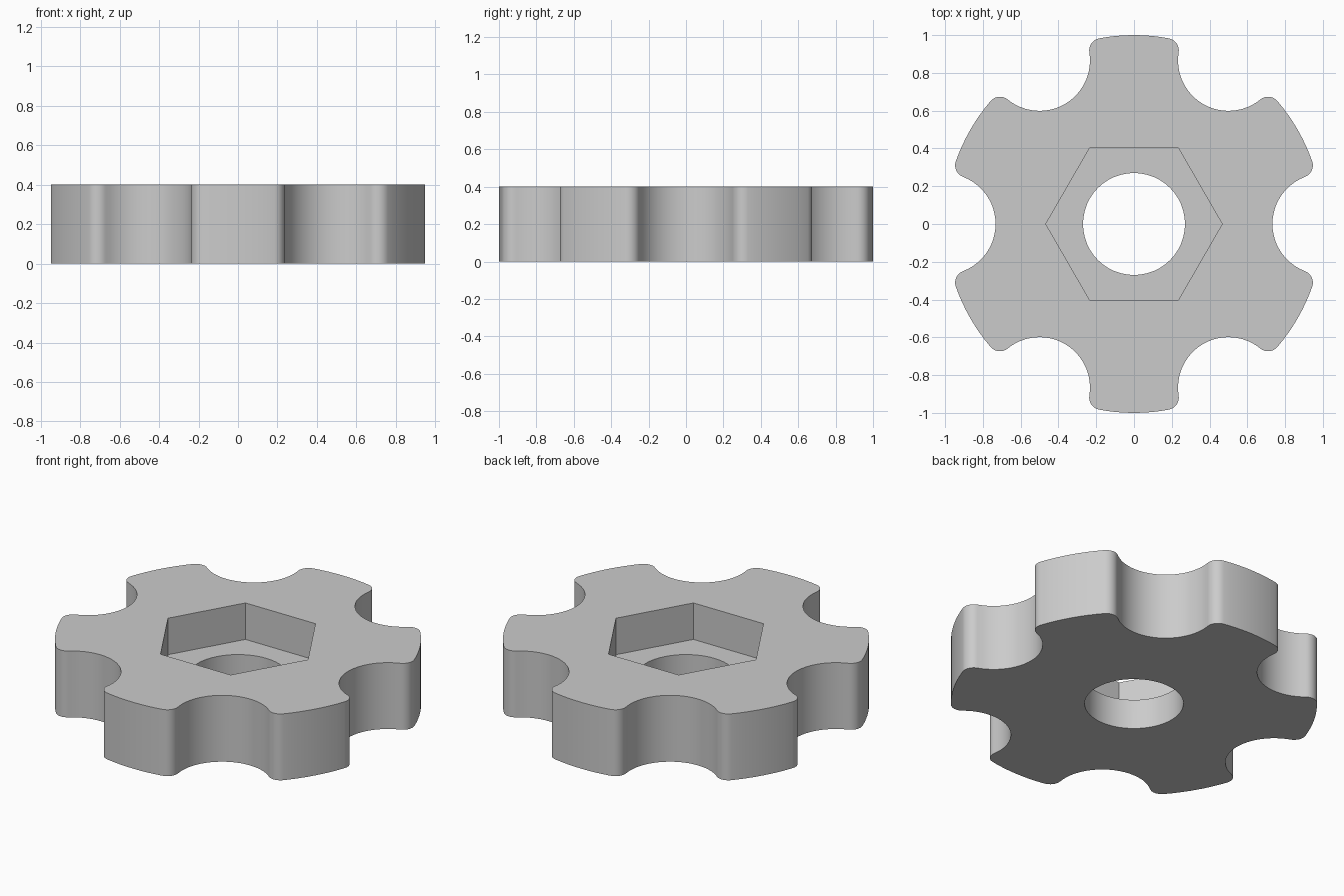
import bpy
import bmesh
from math import acos, atan2, cos, sin, pi, tau
from mathutils import Matrix, Vector

HEIGHT = 0.4
OUTER = 1.0
NOTCH = 0.267       # scallop radius, centred on the outer circle
FILLET = 0.065      # rounding of the lobe corners
BORE = 0.27
POCKET = 0.467      # hexagon corner radius
POCKET_FLOOR = 0.18

if "Cube" in bpy.data.objects:
    bpy.data.objects.remove(bpy.data.objects["Cube"], do_unlink=True)

grey = bpy.data.materials.new("plain grey")
grey.use_nodes = True
colour = (0.6, 0.6, 0.6, 1)
grey.diffuse_color = colour
grey.node_tree.nodes["Principled BSDF"].inputs["Base Color"].default_value = colour


def arc(centre, radius, start, end, steps):
    return [Vector(centre) + radius * Vector((cos(a), sin(a)))
            for a in (start + (end - start) * i / steps for i in range(steps + 1))]


def prism(name, outline, bottom, top):
    """Extrude a flat outline between two heights."""
    bm = bmesh.new()
    face = bm.faces.new([bm.verts.new((p.x, p.y, bottom)) for p in outline])
    result = bmesh.ops.extrude_face_region(bm, geom=[face])
    verts = [v for v in result["geom"] if isinstance(v, bmesh.types.BMVert)]
    bmesh.ops.translate(bm, verts=verts, vec=(0, 0, top - bottom))
    bmesh.ops.recalc_face_normals(bm, faces=bm.faces)
    mesh = bpy.data.meshes.new(name)
    bm.to_mesh(mesh)
    bm.free()
    mesh.materials.append(grey)
    obj = bpy.data.objects.new(name, mesh)
    bpy.context.collection.objects.link(obj)
    return obj


# Scalloped outline: fillet, notch, fillet and outer arc, repeated six times
inner, reach = OUTER - FILLET, NOTCH + FILLET
turn = acos((inner**2 + OUTER**2 - reach**2) / (2 * inner * OUTER))
corner = Vector((inner * cos(turn), inner * sin(turn)))
contact = atan2(corner.y, corner.x - OUTER)
segment = (arc((corner.x, -corner.y), FILLET, -turn, pi - contact, 8)
           + arc((OUTER, 0), NOTCH, tau - contact, contact, 24)[1:]
           + arc(corner, FILLET, contact - pi, turn, 8)[1:]
           + arc((0, 0), OUTER, turn, pi / 3 - turn, 8)[1:-1])
outline = [Matrix.Rotation(k * pi / 3, 2) @ p for k in range(6) for p in segment]
knob = prism("knob_body", outline, 0, HEIGHT)

# Through bore and hexagonal nut pocket
cutters = [
    prism("bore_cutter", arc((0, 0), BORE, 0, tau, 48)[:-1], -0.1, HEIGHT + 0.1),
    prism("pocket_cutter", arc((0, 0), POCKET, 0, tau, 6)[:-1], POCKET_FLOOR, HEIGHT + 0.1),
]
bpy.ops.object.select_all(action="DESELECT")
knob.select_set(True)
bpy.context.view_layer.objects.active = knob
for cutter in cutters:
    cutter.hide_render = True
    cut = knob.modifiers.new(cutter.name, "BOOLEAN")
    cut.operation = "DIFFERENCE"
    cut.solver = "EXACT"
    cut.object = cutter
    bpy.ops.object.modifier_apply(modifier=cut.name)
    bpy.data.objects.remove(cutter, do_unlink=True)

bpy.ops.object.shade_smooth_by_angle(angle=pi / 6)
